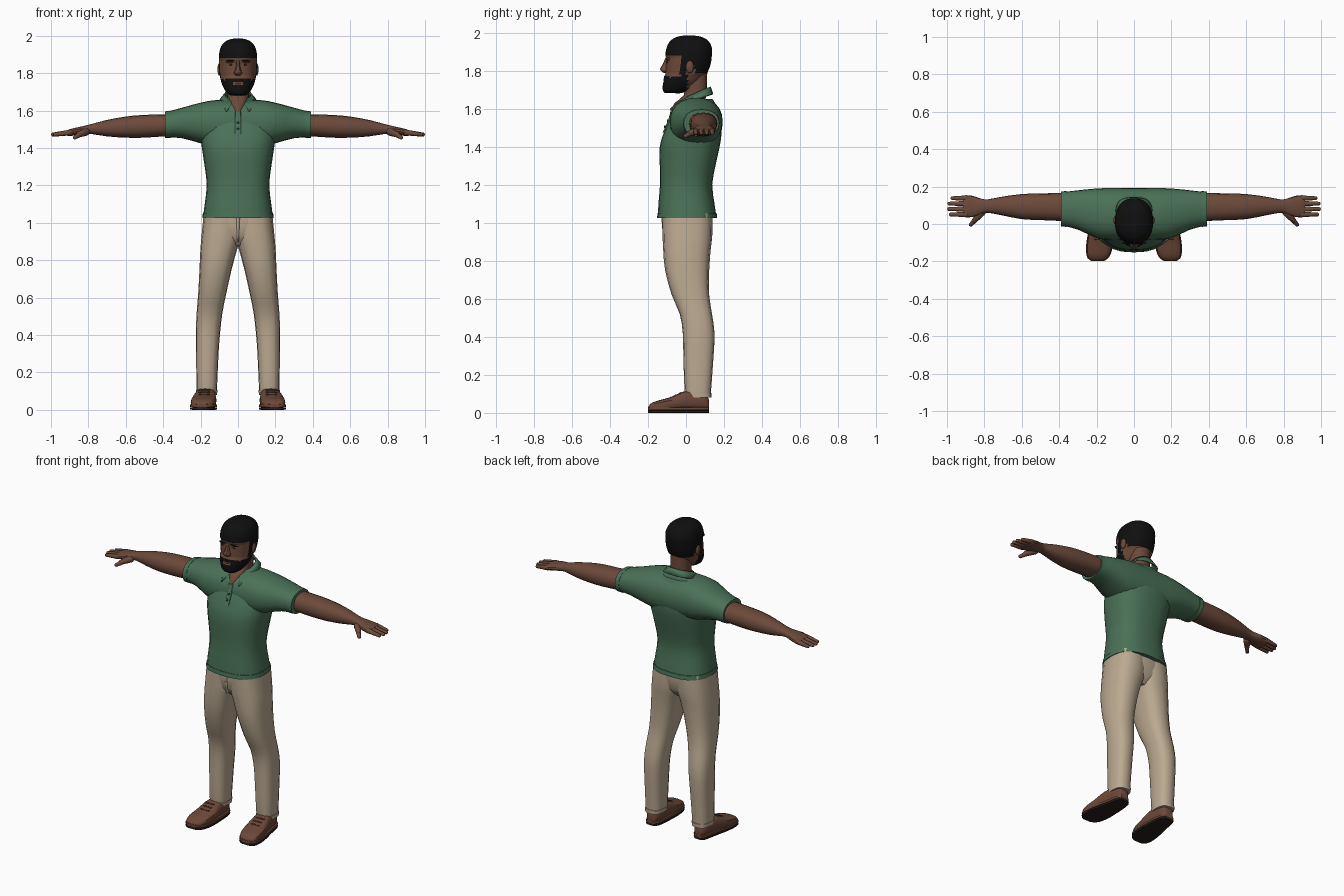
import bpy, bmesh, math
from mathutils import Vector

cube = bpy.data.objects.get("Cube")
if cube:
    bpy.data.objects.remove(cube, do_unlink=True)


def material(name, r, g, b):
    m = bpy.data.materials.new(name)
    m.use_nodes = True
    m.diffuse_color = (r, g, b, 1)
    shader = m.node_tree.nodes["Principled BSDF"]
    shader.inputs["Base Color"].default_value = (r, g, b, 1)
    shader.inputs["Roughness"].default_value = 0.8
    return m


GREEN = material("shirt green", .068, .165, .095)
DARK_GREEN = material("button green", .03, .075, .045)
TAN = material("trouser tan", .5, .4, .285)
SKIN = material("brown skin", .15, .068, .043)
LIPS = material("lip brown", .11, .042, .032)
BLACK = material("black hair", .005, .005, .005)
LEATHER = material("shoe leather", .15, .065, .04)
LACE = material("lace brown", .06, .026, .018)
SOLE = material("dark sole", .02, .012, .012)


def finish(name, bm, mats, mirror=False, angle=35):
    bmesh.ops.recalc_face_normals(bm, faces=bm.faces)
    mesh = bpy.data.meshes.new(name)
    bm.to_mesh(mesh)
    bm.free()
    ob = bpy.data.objects.new(name, mesh)
    bpy.context.collection.objects.link(ob)
    for m in mats:
        mesh.materials.append(m)
    bpy.ops.object.select_all(action="DESELECT")
    ob.select_set(True)
    bpy.context.view_layer.objects.active = ob
    bpy.ops.object.shade_smooth_by_angle(angle=math.radians(angle))
    if mirror:
        ob.modifiers.new("mirror", "MIRROR").use_mirror_merge = False
    return ob


def resample(rings, steps):
    """Smooth curve through the rings, giving extra rings between them."""
    out = []
    for i in range(len(rings) - 1):
        p1, p2 = rings[i], rings[i + 1]
        p0 = rings[max(i - 1, 0)]
        p3 = rings[min(i + 2, len(rings) - 1)]
        for k in range(steps):
            t = k / steps
            out.append([b + t / 2 * (c - a + t * (2 * a - 5 * b + 4 * c - d
                        + t * (3 * (b - c) + d - a)))
                        for a, b, c, d in zip(p0, p1, p2, p3)])
    return out + [list(rings[-1])]


def loft_mesh(axis, rings, sides=20, power=2.3, steps=2):
    """Rings are (position, low a, high a, low b, high b) along an axis."""
    bm = bmesh.new()
    loops = []
    for pos, a0, a1, b0, b1 in resample(rings, steps):
        loop = []
        for k in range(sides):
            w = math.tau * k / sides
            c, s = math.cos(w), math.sin(w)
            a = (a0 + a1 + (a1 - a0) * math.copysign(abs(c) ** (2 / power), c)) / 2
            b = (b0 + b1 + (b1 - b0) * math.copysign(abs(s) ** (2 / power), s)) / 2
            co = {"x": (pos, a, b), "y": (a, pos, b), "z": (a, b, pos)}[axis]
            loop.append(bm.verts.new(co))
        loops.append(loop)
    for lo, hi in zip(loops, loops[1:]):
        for k in range(sides):
            j = (k + 1) % sides
            bm.faces.new((lo[k], lo[j], hi[j], hi[k]))
    bm.faces.new(loops[0])
    bm.faces.new(loops[-1])
    return bm


def loft(name, axis, rings, mat, mirror=False, **shape):
    return finish(name, loft_mesh(axis, rings, **shape), [mat], mirror)


def even(rings):
    """Rings centred on x = 0, given as (z, half width, front y, back y)."""
    return [(z, -h, h, f, b) for z, h, f, b in rings]


def blob(name, centre, radii, mat, mirror=False):
    bm = bmesh.new()
    bmesh.ops.create_uvsphere(bm, u_segments=12, v_segments=8, radius=1)
    bmesh.ops.scale(bm, vec=radii, verts=bm.verts)
    bmesh.ops.translate(bm, vec=centre, verts=bm.verts)
    return finish(name, bm, [mat], mirror, 60)


def tube(name, start, end, r0, r1, mat, mirror=False):
    """Tapered limb with rounded end between two points."""
    start, end = Vector(start), Vector(end)
    way = end - start
    bm = bmesh.new()
    bmesh.ops.create_uvsphere(bm, u_segments=10, v_segments=8, radius=1)
    turn = way.to_track_quat("Z", "Y")
    for v in bm.verts:
        tip = v.co.z > 0.01
        r = r1 if tip else r0
        v.co = (end if tip else start) + turn @ (v.co * r)
    return finish(name, bm, [mat], mirror, 60)


# Shirt: body, yoke with sleeves, bands, collar, placket
body = [(1.03, .187, -.148, .16), (1.1, .178, -.145, .15), (1.2, .167, -.137, .138),
        (1.3, .178, -.138, .155), (1.4, .193, -.138, .177), (1.47, .2, -.118, .187),
        (1.54, .19, -.086, .183), (1.6, .16, -.05, .168), (1.65, .1, -.01, .14)]
loft("shirt_body", "z", even(body), GREEN, sides=24, power=2.5)
loft("shirt_hem", "z", even([(1.025, .191, -.152, .164), (1.052, .188, -.15, .161)]),
     GREEN, sides=24, power=2.5, steps=1)
half = [(.385, -.008, .17, 1.458, 1.592), (.3, -.03, .18, 1.452, 1.615),
        (.2, -.075, .19, 1.425, 1.642), (.12, -.085, .192, 1.405, 1.656)]
yoke = half + [(0, -.086, .193, 1.4, 1.658)] + [(-r[0], *r[1:]) for r in half[::-1]]
loft("shirt_yoke_and_sleeves", "x", yoke, GREEN, sides=24)
loft("sleeve_cuffs", "x", [(.36, -.016, .176, 1.453, 1.6), (.39, -.012, .174, 1.454, 1.595)],
     GREEN, True, sides=24, steps=1)

bm = bmesh.new()
top, low = [], []
for i in range(25):
    t = i / 12 - 1
    a, b = 2.85 * t, 2.45 * t
    f = (1 - math.cos(b)) / 2
    top.append(bm.verts.new((.07 * math.sin(a), .06 + .066 * math.cos(a),
                             1.685 + .03 * math.cos(a))))
    low.append(bm.verts.new((.096 * math.sin(b), .06 + (.08 + .12 * f) * math.cos(b),
                             1.675 - .1 * f * f)))
for i in range(24):
    bm.faces.new((low[i], low[i + 1], top[i + 1], top[i]))
collar = finish("shirt_collar", bm, [GREEN])
solid = collar.modifiers.new("thickness", "SOLIDIFY")
solid.thickness, solid.offset = .008, 0

loft("shirt_placket", "z", even([(1.475, .016, -.123, -.1), (1.54, .016, -.094, -.07),
     (1.595, .016, -.08, -.04)]), GREEN, power=6)
for i in range(3):
    blob(f"shirt_button_{i + 1}", (0, -.112 + .016 * i, 1.505 + .032 * i),
         (.007, .005, .007), DARK_GREEN)

# Neck
loft("neck", "z", even([(1.585, .02, -.083, .05), (1.63, .045, -.06, .09),
     (1.67, .058, -.012, .108), (1.72, .06, -.012, .11), (1.79, .062, -.03, .112)]), SKIN)

# Head, with hair and beard raised from the surface
skull = [(1.685, .035, -.105, -.04), (1.7, .056, -.116, .01), (1.735, .077, -.115, .065),
         (1.78, .09, -.108, .1), (1.83, .095, -.106, .122), (1.88, .096, -.103, .13),
         (1.92, .092, -.096, .13), (1.953, .077, -.078, .112), (1.972, .05, -.045, .08),
         (1.979, .02, -.01, .04)]
bm = loft_mesh("z", even(skull), sides=48, steps=5)


def is_hair(c):
    if c.z > 1.878 or (c.y > .045 and c.z > 1.785):
        return True
    if -.025 < c.y <= .045 and c.z > 1.835:
        return True
    lips = abs(c.x) < .024 and 1.738 < c.z < 1.754
    cheek = 1.775 - .25 * max(0, abs(c.x) - .03) * (abs(c.x) < .07)
    beard = c.y < 0 and c.z < cheek and not lips
    return beard or (-.03 < c.y < .005 and c.z > 1.7)


bm.normal_update()
raised = set()
for face in bm.faces:
    if is_hair(face.calc_center_median()):
        face.material_index = 1
        raised.update(face.verts)
moves = [(v, v.normal.copy()) for v in raised]
for v, n in moves:
    v.co += n * .006
finish("head", bm, [SKIN, BLACK], angle=50)

# Face
loft("nose", "z", even([(1.788, .014, -.116, -.08), (1.797, .022, -.13, -.08),
     (1.81, .019, -.136, -.08), (1.835, .012, -.122, -.08), (1.868, .011, -.108, -.08)]),
     SKIN, sides=12)
blob("mouth", (0, -.108, 1.746), (.024, .009, .008), LIPS)
blob("brow_ridges", (.038, -.093, 1.862), (.03, .014, .009), SKIN, True)
blob("eyebrows", (.04, -.101, 1.866), (.024, .008, .004), BLACK, True)
blob("eyes", (.036, -.098, 1.845), (.014, .004, .004), LACE, True)
blob("ears", (.099, .02, 1.82), (.011, .021, .034), SKIN, True)

# Arms and hands
arm = [(.36, .015, .165, 1.465, 1.58), (.5, .021, .164, 1.455, 1.577),
       (.6, .026, .16, 1.455, 1.568), (.7, .045, .147, 1.462, 1.55),
       (.78, .06, .132, 1.474, 1.529), (.815, .053, .135, 1.473, 1.52),
       (.86, .038, .15, 1.468, 1.51), (.9, .036, .154, 1.464, 1.5),
       (.915, .042, .148, 1.466, 1.494)]
loft("arms", "x", arm, SKIN, True, sides=16)
for i, reach in enumerate((.978, .988, .986, .97)):
    y = .051 + .029 * i
    tube(f"fingers_{i + 1}", (.895, y, 1.483), (reach, y, 1.472), .0155, .011, SKIN, True)
tube("thumb_bases", (.815, .062, 1.486), (.85, .022, 1.472), .022, .016, SKIN, True)
tube("thumb_tips", (.846, .025, 1.472), (.872, -.003, 1.456), .015, .011, SKIN, True)

# Trousers
leg = [(.085, .114, .22, 0, .13), (.12, .112, .222, -.008, .132), (.3, .104, .224, -.014, .145),
       (.42, .095, .225, -.017, .15), (.52, .083, .221, -.033, .137),
       (.62, .063, .213, -.075, .122), (.75, .034, .206, -.11, .122),
       (.86, .004, .201, -.12, .13), (.93, -.02, .195, -.123, .138), (1.05, -.03, .183, -.125, .14)]
loft("trouser_legs", "z", leg, TAN, True, sides=16, power=2.6)
loft("trouser_seat", "z", even([(.875, .09, -.07, .085), (.93, .17, -.116, .13),
     (1.05, .178, -.125, .14)]), TAN, power=2.6)
loft("trouser_cuffs", "z", [(.08, .112, .223, -.003, .134), (.105, .11, .224, -.007, .135)],
     TAN, True, sides=16, power=2.6, steps=1)
loft("trouser_fly", "z", even([(.9, .006, -.119, -.08), (1.03, .012, -.13, -.1)]), TAN)

# Shoes
shoe = [(.12, .15, .195, .012, .07), (.1, .13, .21, .012, .105), (.04, .12, .222, .012, .118),
        (-.02, .117, .235, .012, .11), (-.08, .115, .248, .012, .083),
        (-.14, .122, .253, .012, .067), (-.18, .14, .245, .012, .053),
        (-.197, .168, .222, .012, .035)]
loft("shoe_uppers", "y", shoe, LEATHER, True, sides=16, power=2.8)
loft("shoe_welts", "y", [(y * 1.01, a - .004, b + .004, .014, .03) for y, a, b, _, _ in shoe],
     LEATHER, True, sides=16, power=8)
loft("shoe_soles", "y", [(y * 1.01, a - .004, b + .004, 0, .014) for y, a, b, _, _ in shoe],
     SOLE, True, sides=16, power=8)
for i in range(3):
    y, z = -.03 - .025 * i, .107 - .012 * i
    tube(f"shoe_laces_{i + 1}", (.155, y, z - .004), (.205, y, z - .004), .006, .006, LACE, True)
